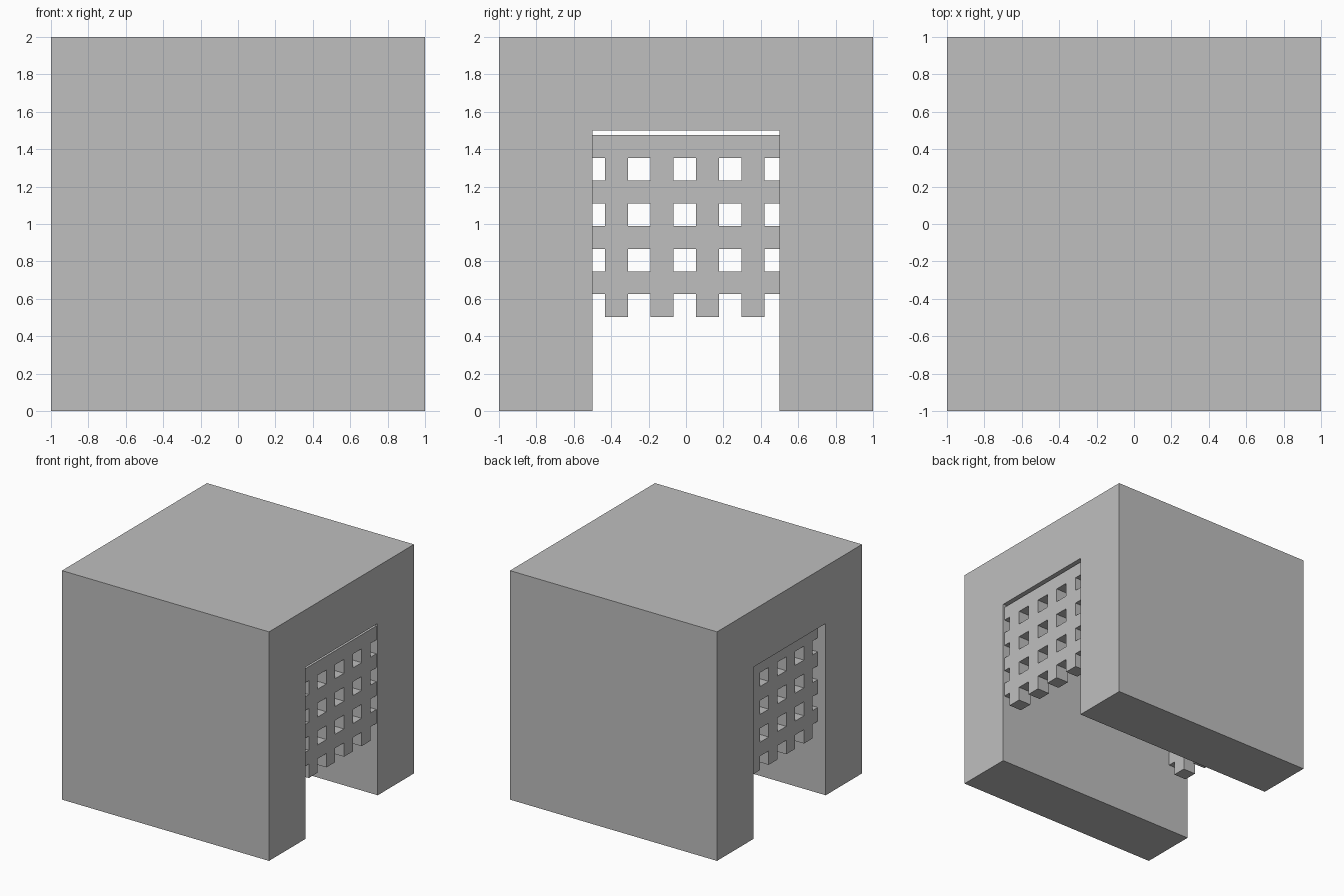
import bpy
import bmesh

cube = bpy.data.objects.get("Cube")
if cube:
    bpy.data.objects.remove(cube, do_unlink=True)

GREY = (0.52, 0.52, 0.52, 1.0)
stone = bpy.data.materials.new("plain_grey")
stone.use_nodes = True
stone.diffuse_color = GREY
stone.node_tree.nodes["Principled BSDF"].inputs["Base Color"].default_value = GREY


def extruded(name, cells, x_min, x_max):
    """Extrude flat (y, z) polygons along x into one solid."""
    bm = bmesh.new()
    for cell in cells:
        bm.faces.new([bm.verts.new((x_min, y, z)) for y, z in cell])
    bmesh.ops.remove_doubles(bm, verts=bm.verts, dist=0.0001)
    solid = bmesh.ops.extrude_face_region(bm, geom=bm.faces[:], use_keep_orig=True)
    moved = [v for v in solid["geom"] if isinstance(v, bmesh.types.BMVert)]
    bmesh.ops.translate(bm, verts=moved, vec=(x_max - x_min, 0, 0))
    bmesh.ops.recalc_face_normals(bm, faces=bm.faces)
    # Merge the flat cells into clean faces
    bmesh.ops.dissolve_limit(bm, angle_limit=0.01, verts=bm.verts, edges=bm.edges)
    mesh = bpy.data.meshes.new(name)
    bm.to_mesh(mesh)
    bm.free()
    mesh.materials.append(stone)
    obj = bpy.data.objects.new(name, mesh)
    bpy.context.collection.objects.link(obj)
    return obj


# Gatehouse block with a square passage running through it
arch = [(-1, 0), (-0.5, 0), (-0.5, 1.5), (0.5, 1.5),
        (0.5, 0), (1, 0), (1, 2), (-1, 2)]
extruded("gatehouse_block", [arch], -1, 1)

# Lattice cells: bars and holes share one width, side cells meet the walls
BAR = 0.1215
ys = [-0.5] + [-0.432 + BAR * i for i in range(8)] + [0.5]
zs = [0.503 + BAR * i for i in range(9)]
lattice = []
for i in range(len(ys) - 1):
    for j in range(len(zs) - 1):
        upright = i % 2 == 1
        crossbar = j % 2 == 1
        if upright or crossbar:
            lattice.append([(ys[i], zs[j]), (ys[i + 1], zs[j]),
                            (ys[i + 1], zs[j + 1]), (ys[i], zs[j + 1])])

# One raised gate near each end of the passage
for name, x in (("right_portcullis", 0.865), ("left_portcullis", -0.922)):
    extruded(name, lattice, x, x + BAR)
